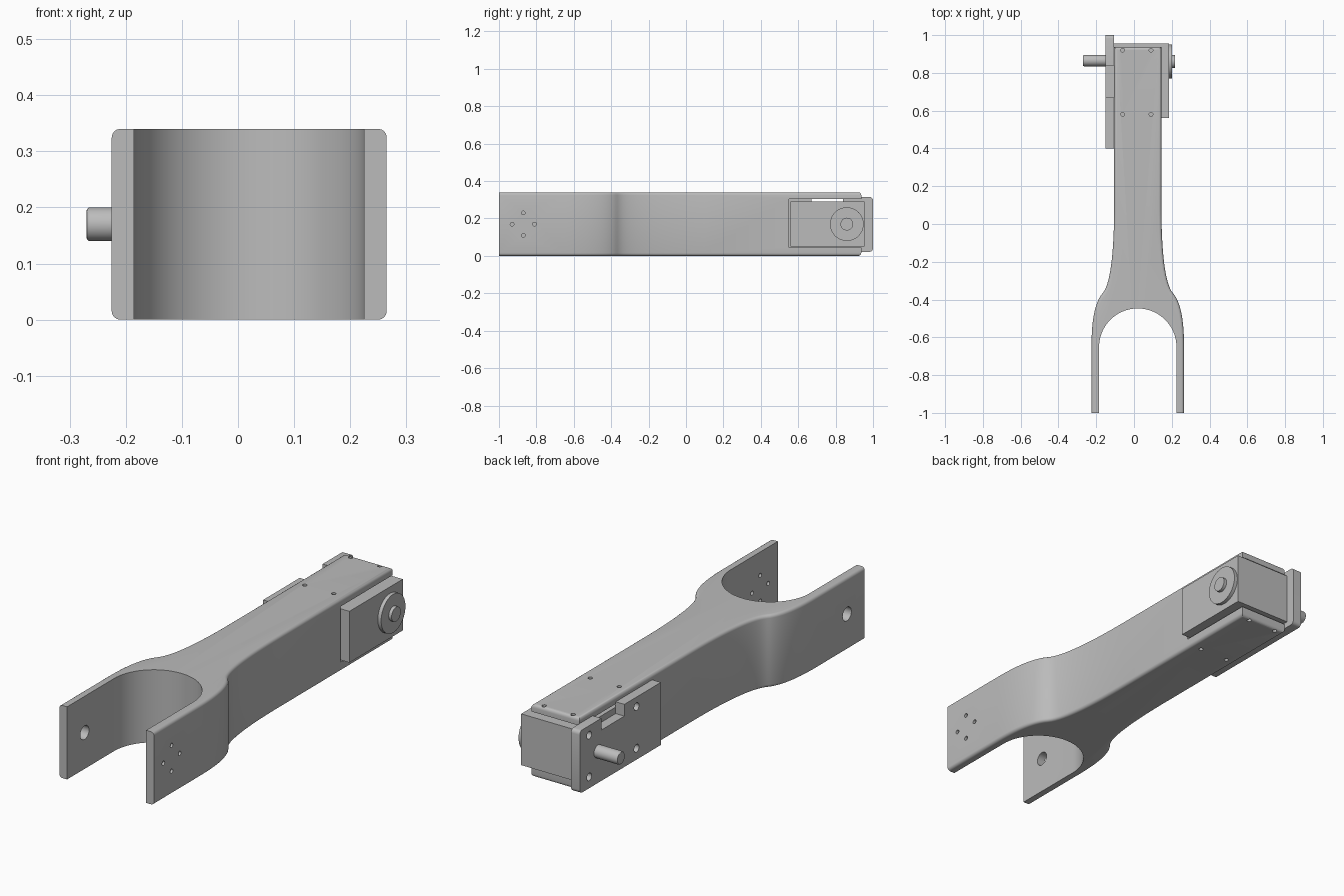
import bpy, bmesh, math
from mathutils import Vector
from mathutils.geometry import interpolate_bezier

if "Cube" in bpy.data.objects:
    bpy.data.objects.remove(bpy.data.objects["Cube"])

GREY = (0.5, 0.5, 0.5, 1)
mat = bpy.data.materials.new("plain grey")
mat.use_nodes = True
mat.diffuse_color = GREY
mat.node_tree.nodes["Principled BSDF"].inputs["Base Color"].default_value = GREY

CX, H, MID = 0.02, 0.34, 0.17      # body centre line, height, middle height


def add(name, bm):
    bmesh.ops.recalc_face_normals(bm, faces=bm.faces)
    me = bpy.data.meshes.new(name)
    bm.to_mesh(me)
    bm.free()
    me.materials.append(mat)
    ob = bpy.data.objects.new(name, me)
    bpy.context.collection.objects.link(ob)
    return ob


def prism(points, offset):
    bm = bmesh.new()
    face = bm.faces.new([bm.verts.new(p) for p in points])
    ext = bmesh.ops.extrude_face_region(bm, geom=[face])["geom"]
    bmesh.ops.translate(bm, vec=offset,
                        verts=[v for v in ext if isinstance(v, bmesh.types.BMVert)])
    return bm


def box(name, lo, hi):
    pts = [(lo[0], lo[1], lo[2]), (hi[0], lo[1], lo[2]),
           (hi[0], hi[1], lo[2]), (lo[0], hi[1], lo[2])]
    return add(name, prism(pts, (0, 0, hi[2] - lo[2])))


def cylinder(name, axis, start, length, r, chamfer=0, n=40):
    a = Vector((1, 0, 0)) if axis == "x" else Vector((0, 0, 1))
    u = Vector((0, 1, 0))
    w = a.cross(u)
    angles = [2 * math.pi * i / n for i in range(n)]
    bm = prism([Vector(start) + r * (math.cos(t) * u + math.sin(t) * w)
                for t in angles], a * length)
    if chamfer:
        end = (Vector(start) + a * length).dot(a)
        rim = [e for e in bm.edges if all(abs(v.co.dot(a) - end) < 1e-5 for v in e.verts)]
        bmesh.ops.bevel(bm, geom=rim, offset=chamfer, segments=3,
                        affect='EDGES', profile=0.5)
    return add(name, bm)


def cut(target, cutter):
    cutter.hide_render = True
    mod = target.modifiers.new("cut", 'BOOLEAN')
    mod.operation, mod.solver, mod.object = 'DIFFERENCE', 'EXACT', cutter
    bpy.context.view_layer.objects.active = target
    bpy.ops.object.modifier_apply(modifier=mod.name)
    bpy.data.objects.remove(cutter)


# Forked body: half outline from fork throat to back, then mirrored
R, THROAT = 0.205, -0.652
inner = [(R * math.sin(t), THROAT + R * math.cos(t))
         for t in (math.pi / 2 * i / 20 for i in range(21))] + [(R, -1)]
outer = [(0.245, -1)]
for ctrl in ([(0.245, -0.65), (0.245, -0.5), (0.225, -0.41), (0.185, -0.365)],
             [(0.185, -0.365), (0.14, -0.31), (0.125, -0.12), (0.125, 0.1)]):
    curve = interpolate_bezier(*[Vector(p).to_3d() for p in ctrl], 16)
    outer += [(p.x, p.y) for p in curve][(len(outer) > 1):]
outer.append((0.125, 0.937))
half = inner + outer
outline = half + [(-x, y) for x, y in reversed(half[1:])]
bm = prism([(x + CX, y, 0) for x, y in outline], (0, 0, H))


def outside(v):
    return any(abs(abs(v.co.x - CX) - x) < 1e-4 and abs(v.co.y - y) < 1e-4
               for x, y in outer)


# Round the outer top and bottom rims
rims = [e for e in bm.edges if abs(e.verts[0].co.z - e.verts[1].co.z) < 1e-5
        and all(outside(v) for v in e.verts)]
bmesh.ops.bevel(bm, geom=rims, offset=0.015, segments=4, affect='EDGES', profile=0.5)
body = add("forked_body", bm)

# Motor bay, screw holes, fork pivot hole and fork screw holes
cut(body, box("bay_cutter", (-0.3, 0.55, 0.045), (0.4, 1.1, 0.305)))
for x in (-0.06, 0.09):
    for y in (0.58, 0.92):
        cut(body, cylinder("screw_cutter", "z", (x, y, -0.1), 0.6, 0.01, n=16))
cut(body, cylinder("pivot_cutter", "x", (-0.4, -0.87, MID), 0.4, 0.032))
for dy, dz in ((1, 0), (-1, 0), (0, 1), (0, -1)):
    cut(body, cylinder("screw_cutter", "x", (0.1, -0.87 + 0.06 * dy, MID + 0.06 * dz),
                       0.3, 0.01, n=16))

# Motor block with its disc and shaft
motor = box("motor_block", (-0.105, 0.56, 0.05), (0.185, 0.955, 0.29))
disc = cylinder("motor_disc", "x", (0.185, 0.86, MID), 0.017, 0.09)
shaft = cylinder("motor_shaft", "x", (0.2, 0.86, MID), 0.017, 0.034)

# Notched side plate with rounded back corners
profile = [(0.4, 0.022), (1.0, 0.022), (1.0, 0.315), (0.84, 0.315),
           (0.84, 0.26), (0.67, 0.26), (0.67, 0.315), (0.4, 0.315)]
bm = prism([(-0.15, y, z) for y, z in profile], (0.045, 0, 0))
corners = [e for e in bm.edges if all(v.co.y > 0.99 for v in e.verts)
           and abs(e.verts[0].co.x - e.verts[1].co.x) > 0.01]
bmesh.ops.bevel(bm, geom=corners, offset=0.018, segments=4, affect='EDGES', profile=0.5)
plate = add("side_plate", bm)
for y in (0.58, 0.93):
    for z in (0.075, 0.27):
        cut(plate, cylinder("plate_cutter", "x", (-0.2, y, z), 0.095 - 0.001, 0.018, n=24))

# Pivot pin pointing out of the plate
pin = cylinder("pivot_pin", "x", (-0.15, 0.865, MID), -0.12, 0.03, chamfer=0.006)

bpy.ops.object.select_all(action='DESELECT')
for ob in (body, disc, shaft, plate, pin):
    ob.select_set(True)
bpy.context.view_layer.objects.active = body
bpy.ops.object.shade_smooth_by_angle(angle=math.radians(30))
